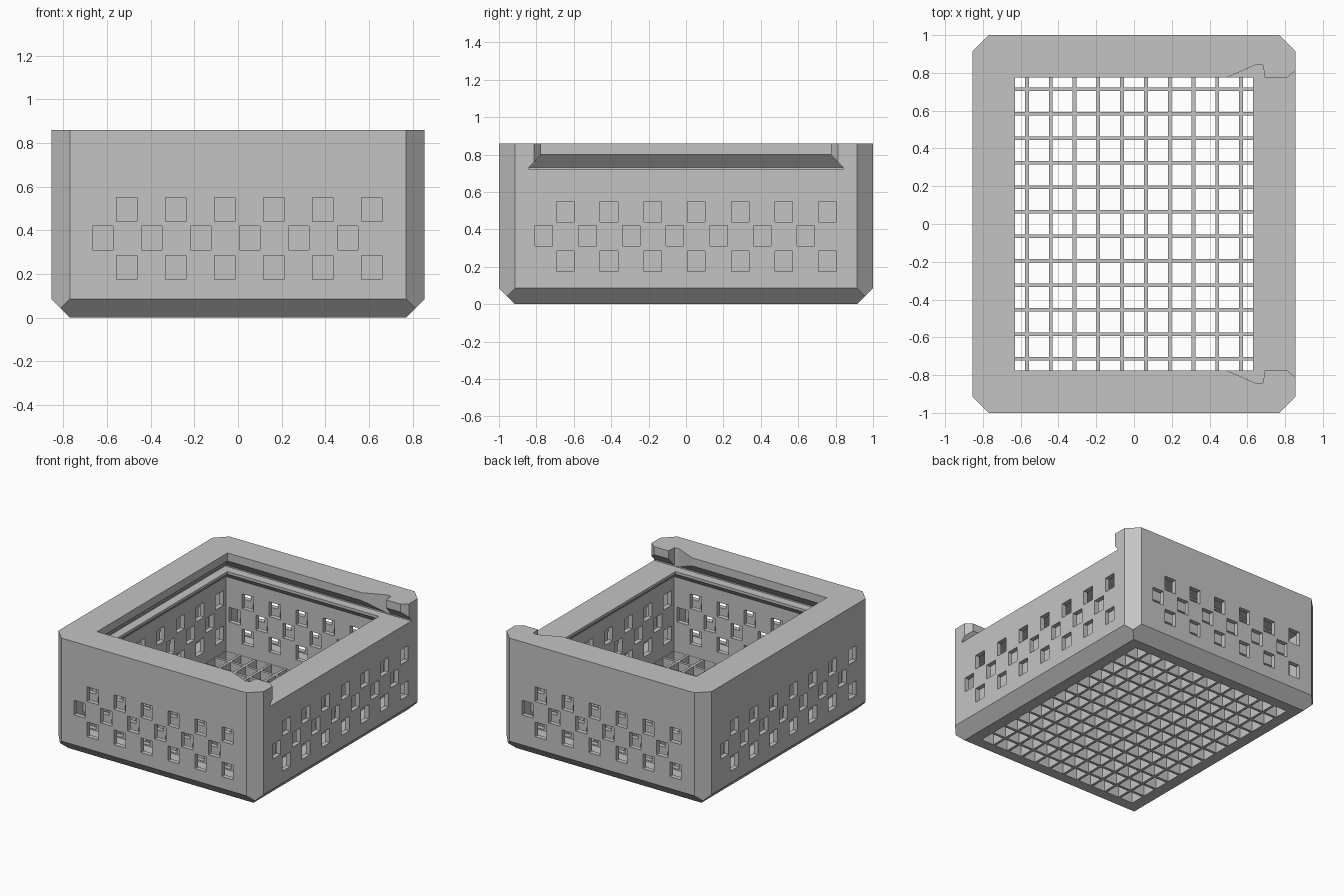
import bpy
import bmesh
from mathutils import Vector

old = bpy.data.objects.get("Cube")
if old:
    bpy.data.objects.remove(old, do_unlink=True)

# Overall sizes
HX, HY, TOP, CH = 0.855, 1.0, 0.86, 0.085
CAV_X, CAV_Y, OPEN_X, OPEN_Y = 0.685, 0.835, 0.63, 0.775
FLOOR, LEDGE = 0.085, 0.72

grey = bpy.data.materials.new("plain grey")
grey.use_nodes = True
colour = (0.55, 0.55, 0.55, 1)
grey.diffuse_color = colour
grey.node_tree.nodes["Principled BSDF"].inputs["Base Color"].default_value = colour


def to_object(name, bm):
    bmesh.ops.recalc_face_normals(bm, faces=bm.faces)
    mesh = bpy.data.meshes.new(name)
    bm.to_mesh(mesh)
    bm.free()
    obj = bpy.data.objects.new(name, mesh)
    bpy.context.scene.collection.objects.link(obj)
    return obj


def loft(bm, rings):
    """Closed solid through rings of equal point count."""
    rows = [[bm.verts.new(p) for p in ring] for ring in rings]
    n = len(rows[0])
    for a, b in zip(rows, rows[1:]):
        for i in range(n):
            j = (i + 1) % n
            bm.faces.new((a[i], a[j], b[j], b[i]))
    bm.faces.new(rows[0][::-1])
    bm.faces.new(rows[-1])


def rect(x0, x1, y0, y1, z):
    return [(x0, y0, z), (x1, y0, z), (x1, y1, z), (x0, y1, z)]


def box(bm, xs, ys, zs):
    x0, x1 = sorted(xs)
    y0, y1 = sorted(ys)
    loft(bm, [rect(x0, x1, y0, y1, z) for z in zs])


def cut(target, bm):
    """Subtract a temporary solid from the target."""
    cutter = to_object("cutter", bm)
    cutter.hide_render = True
    mod = target.modifiers.new("cut", 'BOOLEAN')
    mod.operation, mod.solver, mod.object = 'DIFFERENCE', 'EXACT', cutter
    bpy.context.view_layer.update()
    graph = bpy.context.evaluated_depsgraph_get()
    mesh = bpy.data.meshes.new_from_object(target.evaluated_get(graph))
    target.modifiers.clear()
    target.data = mesh
    bpy.data.objects.remove(cutter, do_unlink=True)


# Outer block with chamfered upright corners and bottom edges
bm = bmesh.new()
box(bm, (-HX, HX), (-HY, HY), (0, TOP))
planes = [((sx * HX, sy * (HY - CH), 0), (sx, sy, 0)) for sx in (-1, 1) for sy in (-1, 1)]
for s in (-1, 1):
    planes.append(((s * HX, 0, CH), (s, 0, -1)))
    planes.append(((0, s * HY, CH), (0, s, -1)))
for point, normal in planes:
    geom = bm.verts[:] + bm.edges[:] + bm.faces[:]
    bmesh.ops.bisect_plane(bm, geom=geom, plane_co=Vector(point),
                           plane_no=Vector(normal), clear_outer=True)
    bmesh.ops.holes_fill(bm, edges=[e for e in bm.edges if e.is_boundary])
body = to_object("vented_box_body", bm)

# Dovetail lid slot, open at the right end
bm = bmesh.new()
loft(bm, [rect(-x, 1, -y, y, z) for x, y, z in (
    (0.695, 0.84, LEDGE), (0.695, 0.84, 0.73),
    (OPEN_X, OPEN_Y, 0.80), (OPEN_X, OPEN_Y, 0.95))])
cut(body, bm)

# Catch notches and flared entry on both slot sides
notch = [(0.49, OPEN_Y), (0.65, 0.845), (0.685, 0.84), (0.69, OPEN_Y), (0.69, 0.7), (0.49, 0.7)]
flare = [(0.81, OPEN_Y), (0.9, 0.85), (0.9, 0.7), (0.81, 0.7)]
bm = bmesh.new()
for s in (-1, 1):
    for outline in (notch, flare):
        loft(bm, [[(x, s * y, z) for x, y in outline] for z in (0.725, 0.95)])
cut(body, bm)

# Inner cavity, narrowing under the ledge
bm = bmesh.new()
loft(bm, [rect(-x, x, -y, y, z) for x, y, z in (
    (CAV_X, CAV_Y, FLOOR), (CAV_X, CAV_Y, 0.645),
    (OPEN_X, OPEN_Y, 0.70), (OPEN_X, OPEN_Y, 0.75))])
cut(body, bm)

# Hollow baffle space inside each wall
bm = bmesh.new()
for s in (-1, 1):
    box(bm, (-0.68, 0.68), (s * 0.87, s * 0.965), (0.165, 0.56))
    box(bm, (s * 0.72, s * 0.82), (-0.82, 0.82), (0.165, 0.56))
cut(body, bm)

# Staggered vent holes: the inner skin uses the opposite phase to the outer
HALF_W, HALF_H = 0.047, 0.055
bm = bmesh.new()
for row, z in enumerate((0.495, 0.365, 0.23)):
    zs = (z - HALF_H, z + HALF_H)
    for s in (-1, 1):
        for inner in (0, 1):
            shifted = (row + inner) % 2
            depth_y = (0.80, 0.92) if inner else (0.92, 1.05)
            depth_x = (0.65, 0.77) if inner else (0.77, 0.90)
            for i in range(6):
                c = s * ((-0.62 if shifted else -0.51) + 0.2245 * i)
                box(bm, (c - HALF_W, c + HALF_W), [-s * d for d in depth_y], zs)
            for i in range(7):
                c = s * ((-0.76 if shifted else -0.645) + 0.2335 * i)
                box(bm, [s * d for d in depth_x], (c - HALF_W, c + HALF_W), zs)
cut(body, bm)

# Floor grid openings
COLS, ROWS, BAR = 11, 13, 0.01
px, py = 0.126, 0.1297
bm = bmesh.new()
for i in range(COLS):
    for j in range(ROWS):
        x, y = (i - COLS // 2) * px, (j - ROWS // 2) * py
        box(bm, (x - px / 2 + BAR, x + px / 2 - BAR),
            (y - py / 2 + BAR, y + py / 2 - BAR), (-0.1, FLOOR + 0.03))
cut(body, bm)

body.data.materials.clear()
body.data.materials.append(grey)
